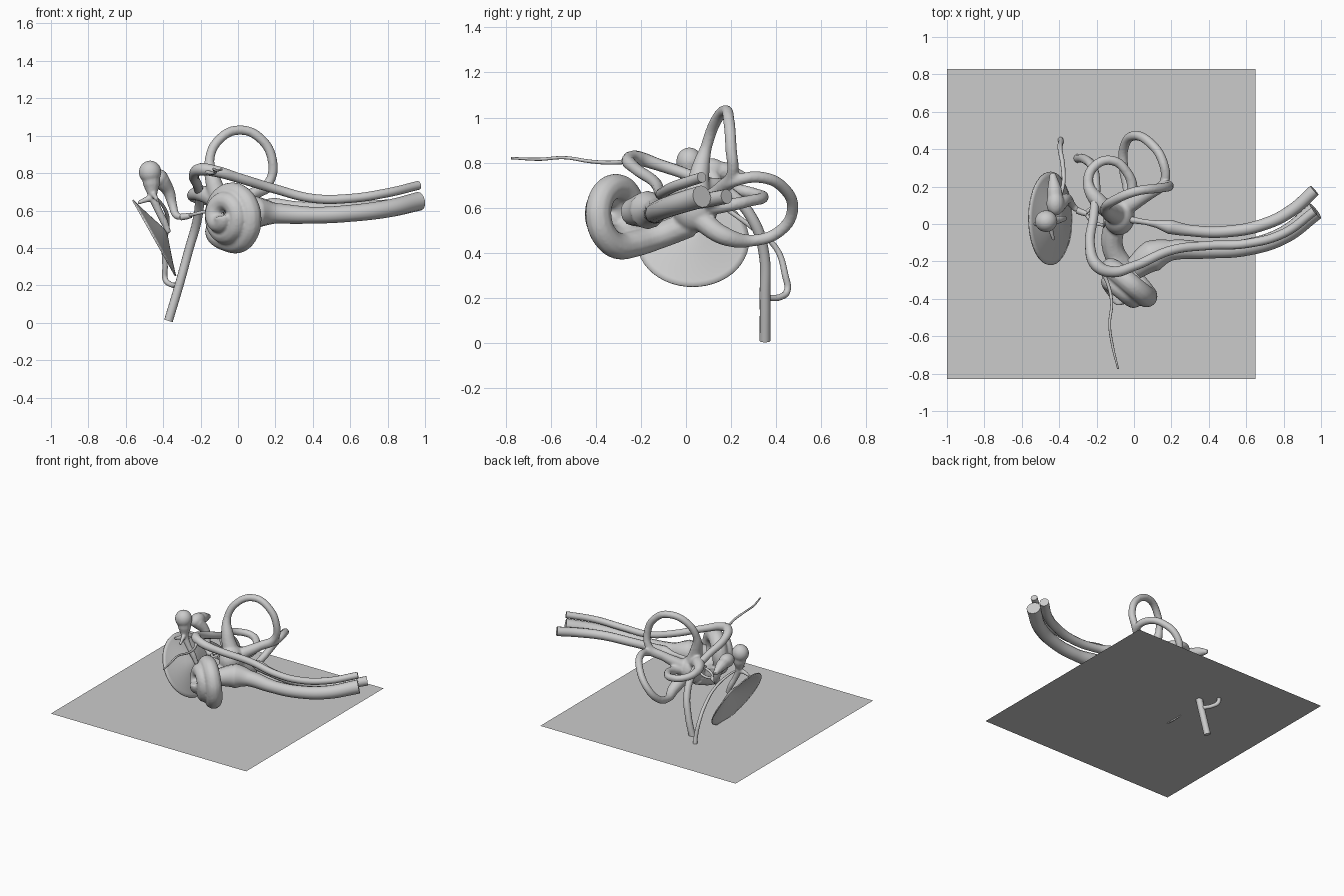
import bpy, bmesh, math
from mathutils import Vector


def finish(ob, name):
    ob.name = name
    bpy.ops.object.select_all(action='DESELECT')
    ob.select_set(True)
    bpy.context.view_layer.objects.active = ob
    bpy.ops.object.shade_smooth_by_angle(angle=math.radians(50))
    return ob


def tube(name, pts, sides=4, steps=10):
    """Smooth tube through (x, y, z, radius) points."""
    cu = bpy.data.curves.new(name, 'CURVE')
    cu.dimensions = '3D'
    cu.bevel_depth = 1
    cu.bevel_resolution = sides
    cu.resolution_u = steps
    cu.use_fill_caps = True
    sp = cu.splines.new('BEZIER')
    sp.bezier_points.add(len(pts) - 1)
    for bp, p in zip(sp.bezier_points, pts):
        bp.co = p[:3]
        bp.radius = p[3]
        bp.handle_left_type = bp.handle_right_type = 'AUTO'
    ob = bpy.data.objects.new(name, cu)
    bpy.context.collection.objects.link(ob)
    bpy.ops.object.select_all(action='DESELECT')
    ob.select_set(True)
    bpy.context.view_layer.objects.active = ob
    bpy.ops.object.convert(target='MESH')
    return finish(bpy.context.view_layer.objects.active, name)


def blob(name, loc, size, rot=(0, 0, 0)):
    bpy.ops.mesh.primitive_uv_sphere_add(segments=32, ring_count=16, location=loc, rotation=rot)
    ob = bpy.context.object
    ob.scale = size
    bpy.ops.object.transform_apply(location=False, rotation=True, scale=True)
    return finish(ob, name)


def fuse(name, parts, voxel, smooth):
    """Join overlapping parts into one organic skin."""
    bpy.ops.object.select_all(action='DESELECT')
    for p in parts:
        p.select_set(True)
    bpy.context.view_layer.objects.active = parts[0]
    bpy.ops.object.join()
    ob = bpy.context.view_layer.objects.active
    m = ob.modifiers.new('skin', 'REMESH')
    m.mode = 'VOXEL'
    m.voxel_size = voxel
    m.use_smooth_shade = True
    s = ob.modifiers.new('soften', 'SMOOTH')
    s.factor = 0.5
    s.iterations = smooth
    bpy.ops.object.modifier_apply(modifier='skin')
    bpy.ops.object.modifier_apply(modifier='soften')
    return finish(ob, name)


# base sheet
bpy.ops.mesh.primitive_plane_add(size=1, location=(-0.175, 0, 0.26))
bpy.context.object.scale = (1.65, 1.66, 1)
bpy.context.object.name = 'base_sheet'

# cochlea: rising spiral whose apex points forward and outward
C = Vector((-0.01, -0.28, 0.57))
axis, u, v = Vector((-0.7, -0.7, 0.05)), Vector((0.7, -0.7, 0)), Vector((0, 0, 1))
spiral = [(-0.1, 0.02, 0.53, 0.06), (-0.115, -0.12, 0.475, 0.058)]
N = 24
for i in range(N + 1):
    t = i / N
    ang = math.radians(-115 + 830 * t)
    R = 0.145 * (1 - t) ** 0.8 + 0.025 * t
    p = C + axis * (0.13 * t ** 0.9) + (u * math.cos(ang) + v * math.sin(ang)) * R
    spiral.append((*p, 0.06 - 0.012 * t))
cochlea = tube('cochlea', spiral)

# vestibule and semicircular canals
r = 0.026
vestibule = blob('vestibule', (-0.08, 0.04, 0.59), (0.085, 0.10, 0.10))
superior = tube('superior_canal', [
    (-0.09, 0.05, 0.63, 0.06), (-0.13, 0.06, 0.75, 0.045), (-0.152, 0.09, 0.87, r),
    (-0.1, 0.13, 0.98, r), (0.01, 0.175, 1.03, r), (0.12, 0.19, 0.985, r),
    (0.185, 0.2, 0.86, r), (0.165, 0.205, 0.75, r), (0.08, 0.16, 0.69, 0.032),
    (-0.04, 0.09, 0.62, 0.045)])
posterior = tube('posterior_canal', [
    (0.09, 0.165, 0.69, 0.03), (0.16, 0.22, 0.72, r), (0.155, 0.33, 0.735, r),
    (0.09, 0.43, 0.69, r), (0.0, 0.472, 0.59, r), (-0.05, 0.42, 0.5, r),
    (-0.055, 0.3, 0.455, r), (-0.02, 0.17, 0.475, 0.042), (-0.05, 0.06, 0.55, 0.05)])
lateral = tube('lateral_canal', [
    (-0.1, 0.05, 0.65, 0.05), (-0.19, 0.12, 0.69, 0.045), (-0.245, 0.22, 0.68, 0.028),
    (-0.21, 0.31, 0.66, r), (-0.12, 0.34, 0.645, r), (-0.04, 0.28, 0.63, r),
    (-0.01, 0.18, 0.61, 0.03), (-0.06, 0.07, 0.6, 0.04)])
fuse('inner_ear', [cochlea, vestibule, superior, posterior, lateral], 0.008, 5)

# nerves
tube('cochlear_nerve', [
    (0.0, -0.24, 0.58, 0.06), (0.1, -0.17, 0.59, 0.085), (0.2, -0.14, 0.585, 0.055),
    (0.4, -0.14, 0.575, 0.044), (0.6, -0.125, 0.585, 0.045), (0.8, -0.06, 0.61, 0.047),
    (0.97, 0.07, 0.65, 0.05)])
tube('vestibular_nerve', [
    (-0.06, 0.03, 0.64, 0.02), (0.06, 0.01, 0.64, 0.014), (0.12, 0.0, 0.635, 0.02),
    (0.19, -0.015, 0.63, 0.038), (0.3, -0.035, 0.62, 0.03), (0.5, -0.04, 0.61, 0.031),
    (0.7, 0.0, 0.62, 0.032), (0.84, 0.07, 0.63, 0.033), (0.965, 0.18, 0.65, 0.033)])
tube('facial_nerve', [
    (0.965, 0.07, 0.735, 0.024), (0.8, -0.05, 0.695, 0.024), (0.6, -0.105, 0.665, 0.024),
    (0.4, -0.115, 0.665, 0.024), (0.2, -0.14, 0.715, 0.025), (0.0, -0.225, 0.775, 0.026),
    (-0.12, -0.255, 0.81, 0.03), (-0.2, -0.22, 0.82, 0.033), (-0.235, -0.12, 0.79, 0.027),
    (-0.215, 0.05, 0.73, 0.025), (-0.205, 0.2, 0.66, 0.025), (-0.22, 0.3, 0.54, 0.025),
    (-0.26, 0.345, 0.4, 0.024), (-0.315, 0.35, 0.2, 0.024), (-0.372, 0.35, 0.01, 0.024)])
tube('petrosal_nerve', [
    (-0.18, -0.24, 0.81, 0.012), (-0.14, -0.32, 0.8, 0.009), (-0.12, -0.42, 0.805, 0.008),
    (-0.13, -0.54, 0.822, 0.007), (-0.115, -0.65, 0.815, 0.007), (-0.085, -0.775, 0.82, 0.005)])
tube('chorda_tympani', [
    (-0.32, 0.36, 0.2, 0.014), (-0.36, 0.42, 0.205, 0.014), (-0.388, 0.448, 0.23, 0.015),
    (-0.39, 0.44, 0.3, 0.015), (-0.395, 0.4, 0.42, 0.013), (-0.38, 0.31, 0.5, 0.012),
    (-0.38, 0.2, 0.58, 0.01), (-0.42, 0.09, 0.65, 0.008), (-0.45, -0.03, 0.67, 0.006)])

# eardrum: shallow cone drawn inward at the centre
bm = bmesh.new()
normal, slope, side = Vector((0.87, 0, 0.49)), Vector((0.49, 0, -0.87)), Vector((0, 1, 0))
centre = Vector((-0.445, 0.03, 0.455))
seg, rings = 48, []
for s in [1, 0.9, 0.75, 0.6, 0.45, 0.3, 0.15]:
    ring = []
    for k in range(seg):
        a = 2 * math.pi * k / seg
        ring.append(bm.verts.new(centre + slope * (0.235 * s * math.cos(a))
                                 + side * (0.25 * s * math.sin(a))
                                 + normal * (0.075 * (1 - s) ** 1.1)))
    rings.append(ring)
for a, b in zip(rings, rings[1:]):
    for k in range(seg):
        bm.faces.new((a[k], a[(k + 1) % seg], b[(k + 1) % seg], b[k]))
tip = bm.verts.new(centre + normal * 0.07)
for k in range(seg):
    bm.faces.new((rings[-1][k], rings[-1][(k + 1) % seg], tip))
me = bpy.data.meshes.new('eardrum')
bm.to_mesh(me)
bm.free()
drum = bpy.data.objects.new('eardrum', me)
bpy.context.collection.objects.link(drum)
sol = drum.modifiers.new('thickness', 'SOLIDIFY')
sol.thickness = 0.008
finish(drum, 'eardrum')

# ossicles
fuse('malleus', [
    blob('head', (-0.47, 0.015, 0.805), (0.06, 0.058, 0.062)),
    tube('handle', [(-0.468, 0.015, 0.82, 0.055), (-0.462, 0.015, 0.74, 0.045),
                    (-0.455, 0.01, 0.68, 0.024), (-0.425, 0.015, 0.6, 0.02),
                    (-0.395, 0.025, 0.54, 0.02), (-0.37, 0.03, 0.48, 0.014)]),
    tube('short_process', [(-0.455, 0.01, 0.67, 0.02), (-0.5, 0.0, 0.655, 0.014),
                           (-0.535, 0.0, 0.64, 0.009)]),
    tube('front_process', [(-0.455, 0.01, 0.69, 0.018), (-0.44, -0.05, 0.67, 0.012),
                           (-0.43, -0.085, 0.655, 0.009)])], 0.006, 3)
fuse('incus', [
    blob('body', (-0.42, 0.11, 0.77), (0.048, 0.065, 0.05)),
    tube('short_leg', [(-0.42, 0.1, 0.77, 0.045), (-0.425, 0.18, 0.76, 0.04),
                       (-0.435, 0.27, 0.735, 0.016)]),
    tube('long_leg', [(-0.41, 0.1, 0.76, 0.045), (-0.37, 0.13, 0.7, 0.032),
                      (-0.35, 0.13, 0.63, 0.024), (-0.33, 0.1, 0.575, 0.02),
                      (-0.305, 0.075, 0.565, 0.015)])], 0.006, 3)
tube('stapes_head', [(-0.305, 0.073, 0.565, 0.018), (-0.27, 0.06, 0.57, 0.016),
                     (-0.25, 0.055, 0.575, 0.014)])
for name, d in (('stapes_front_arch', -1), ('stapes_back_arch', 1)):
    tube(name, [(-0.26, 0.057, 0.573, 0.01), (-0.225, 0.048 + d * 0.035, 0.583, 0.009),
                (-0.155, 0.03 + d * 0.038, 0.6, 0.009)])
blob('stapes_footplate', (-0.152, 0.03, 0.6), (0.008, 0.052, 0.028), (0, 0, -0.2))
